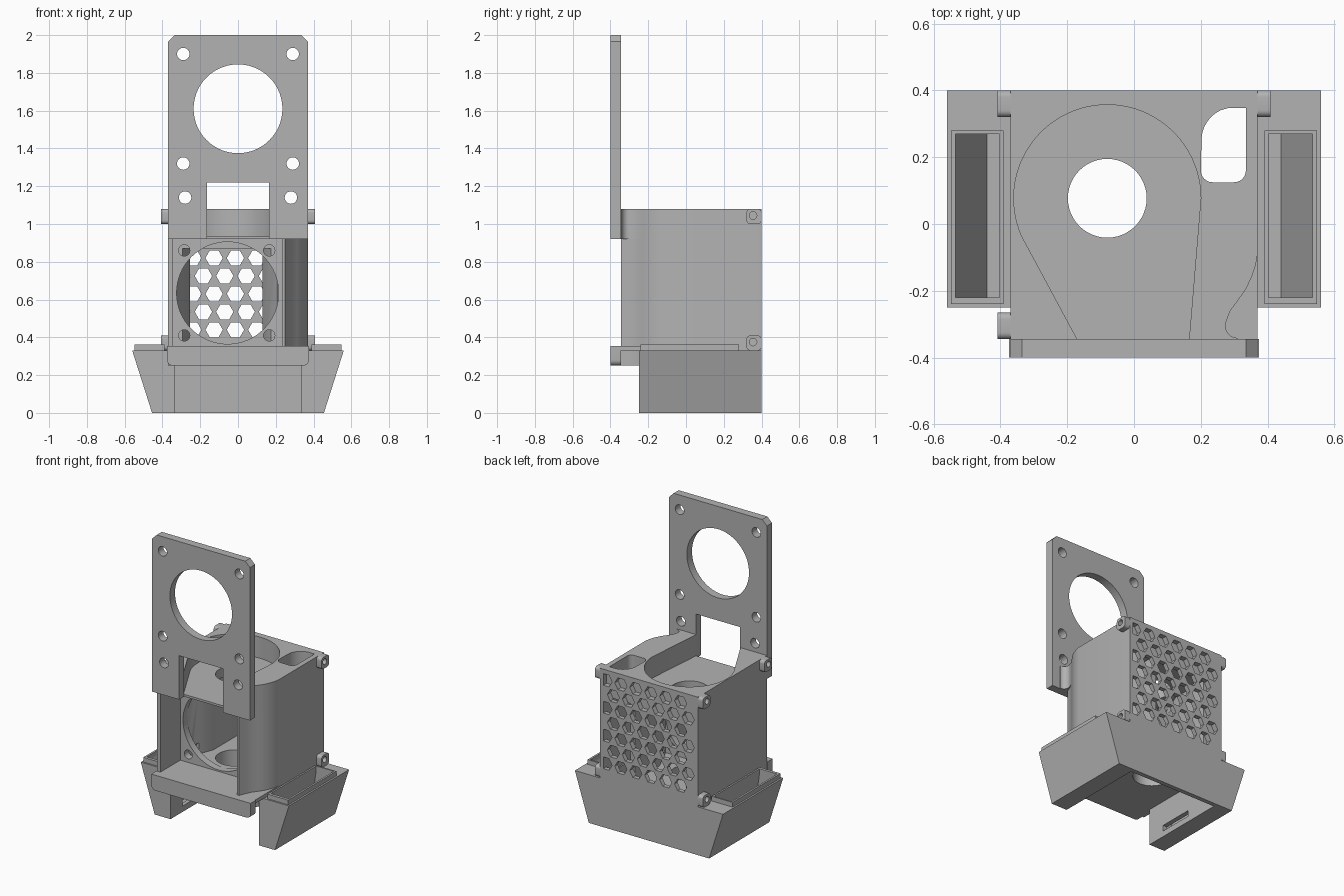
import bpy, bmesh, math

if "Cube" in bpy.data.objects:
    bpy.data.objects.remove(bpy.data.objects["Cube"], do_unlink=True)

GREY = (0.45, 0.45, 0.45, 1)
mat = bpy.data.materials.new("grey plastic")
mat.use_nodes = True
mat.diffuse_color = GREY
mat.node_tree.nodes["Principled BSDF"].inputs["Base Color"].default_value = GREY


def prisms(name, profiles, axis, a, b):
    """Extrude closed 2D profiles along an axis from a to b."""
    place = {"x": lambda p, t: (t, p[0], p[1]),
             "y": lambda p, t: (p[0], t, p[1]),
             "z": lambda p, t: (p[0], p[1], t)}[axis]
    bm = bmesh.new()
    for pts in profiles:
        low = [bm.verts.new(place(p, a)) for p in pts]
        high = [bm.verts.new(place(p, b)) for p in pts]
        bm.faces.new(low)
        bm.faces.new(high[::-1])
        for i in range(len(pts)):
            j = (i + 1) % len(pts)
            bm.faces.new((low[i], high[i], high[j], low[j]))
    bmesh.ops.recalc_face_normals(bm, faces=bm.faces)
    mesh = bpy.data.meshes.new(name)
    bm.to_mesh(mesh)
    bm.free()
    mesh.materials.append(mat)
    ob = bpy.data.objects.new(name, mesh)
    bpy.context.collection.objects.link(ob)
    return ob


def prism(name, pts, axis, a, b):
    return prisms(name, [pts], axis, a, b)


def arc(cx, cy, r, start, end, n):
    angles = [math.radians(start + (end - start) * i / n) for i in range(n + 1)]
    return [(cx + r * math.cos(t), cy + r * math.sin(t)) for t in angles]


def circle(cx, cy, r, n=32):
    return arc(cx, cy, r, 0, 360, n)[:-1]


def rect(x0, y0, x1, y1, r=0):
    if not r:
        return [(x0, y0), (x1, y0), (x1, y1), (x0, y1)]
    return (arc(x1 - r, y1 - r, r, 0, 90, 6) + arc(x0 + r, y1 - r, r, 90, 180, 6)
            + arc(x0 + r, y0 + r, r, 180, 270, 6) + arc(x1 - r, y0 + r, r, 270, 360, 6))


def activate(ob):
    bpy.ops.object.select_all(action="DESELECT")
    ob.select_set(True)
    bpy.context.view_layer.objects.active = ob


def cut(ob, profiles, axis, a, b):
    cutter = prisms("cutter", profiles, axis, a, b)
    cutter.hide_render = True
    mod = ob.modifiers.new("cut", "BOOLEAN")
    mod.operation = "DIFFERENCE"
    mod.solver = "EXACT"
    mod.object = cutter
    activate(ob)
    bpy.ops.object.modifier_apply(modifier=mod.name)
    bpy.data.objects.remove(cutter, do_unlink=True)


# Housing outline with its scooped corner
scoop = [(0.37, -0.09), (0.364, -0.125), (0.352, -0.16), (0.335, -0.195),
         (0.312, -0.228), (0.288, -0.26)]
back = [(-0.37, -0.345), (-0.37, 0.4), (0.37, 0.4)]
deck = prism("top_deck", back + scoop + arc(0.31, -0.305, 0.036, 160, 270, 10)
             + [(0.31, -0.345)], "z", 0.92, 1.08)
chamber = prism("fan_chamber", back + scoop + [(0.268, -0.3), (0.25, -0.345)],
                "z", 0.25, 0.92)
prism("corner_floor", rect(0.2, -0.345, 0.37, -0.05), "z", 0.33, 0.355)

# Blower-shaped pocket in the deck
cut(deck, [arc(-0.08, 0.077, 0.28, 0, 204, 48) + [(-0.17, -0.345), (-0.17, -0.36),
    (0.165, -0.36), (0.165, -0.345)]], "z", 0.935, 1.2)

# Fan recess, round inlet, tapering air duct and cable chamber
cut(chamber, [rect(-0.345, 0.355, 0.235, 0.95)], "y", -0.4, -0.13)
cut(chamber, [circle(-0.055, 0.635, 0.27, 64)], "y", -0.2, -0.08)
cut(chamber, [[(-0.325, -0.081), (0.21, -0.081), (0.13, 0.1), (0.13, 0.37),
    (-0.255, 0.37), (-0.255, 0.1)]], "z", 0.362, 0.87)
cut(chamber, [rect(0.165, 0.05, 0.345, 0.37)], "z", 0.35, 0.88)
cut(chamber, [circle(-0.06 + sx * 0.225, 0.635 + sz * 0.225, 0.03, 20)
              for sx in (-1, 1) for sz in (-1, 1)], "y", -0.2, 0.0)

# Vertical through holes: centre bore and cable slot
cable_slot = (arc(0.235, 0.16, 0.035, 180, 270, 6) + arc(0.3, 0.16, 0.035, 270, 360, 6)
              + [(0.335, 0.348), (0.285, 0.348)] + arc(0.302, 0.25, 0.1, 115, 180, 8))
for part in (deck, chamber):
    cut(part, [circle(-0.08, 0.077, 0.118, 48)], "z", 0.1, 1.2)
    cut(part, [cable_slot], "z", 0.1, 1.2)

# Honeycomb grille in the back wall
hexes = []
for row in range(7):
    z = 0.44 + 0.095 * row
    for col in range(-3, 5):
        x = -0.07 + 0.113 * (col - 0.5 * (row % 2 == 0))
        if -0.34 < x < 0.34:
            hexes.append([(max(-0.345, min(0.345, px)), pz)
                          for px, pz in circle(x, z, 0.046, 6)])
for part, rows in ((chamber, lambda z: z < 0.85), (deck, lambda z: z > 0.95)):
    cut(part, [h for h in hexes if rows(h[0][1])], "y", 0.365, 0.45)
# The row below the deck joint stays within the chamber
cut(chamber, [[(px, min(pz, 0.919)) for px, pz in h]
              for h in hexes if 0.85 < h[0][1] < 0.95 and abs(h[0][1] - 0.915) > 0.01],
    "y", 0.365, 0.45) if any(abs(h[0][1] - 0.915) > 0.01 and 0.85 < h[0][1] < 0.95
                             for h in hexes) else None
for part in (chamber, deck):
    cut(part, [h for h in hexes if abs(h[0][1] - 0.915) < 0.01], "y", 0.365, 0.45)

# Tall mounting plate
plate = prism("mounting_plate", [(-0.37, 0.92), (0.37, 0.92), (0.37, 1.965),
    (0.335, 2.0), (-0.335, 2.0), (-0.37, 1.965)], "y", -0.4, -0.345)
cut(plate, [circle(0, 1.61, 0.235, 72)], "y", -0.5, -0.2)
cut(plate, [rect(-0.165, 0.8, 0.165, 1.22)], "y", -0.5, -0.2)
cut(plate, [circle(s * x, z, 0.033, 24) for s in (-1, 1)
            for x, z in ((0.29, 1.9), (0.29, 1.32), (0.28, 1.14))], "y", -0.5, -0.2)

# Front sill under the fan
sill = prism("front_sill", arc(-0.345, 0.28, 0.03, 180, 270, 6)
             + arc(0.345, 0.28, 0.03, 270, 360, 6) + [(0.375, 0.355), (-0.375, 0.355)],
             "y", -0.4, -0.344)

# Flared skirt with two hollow side ducts and a back wall
skirt = prism("flared_skirt", [(-0.455, 0), (0.455, 0), (0.56, 0.33), (-0.56, 0.33)],
              "y", -0.25, 0.4)
cut(skirt, [rect(-0.335, -0.3, 0.335, 0.37)], "z", -0.1, 0.5)
parts = [deck, chamber, plate, sill, skirt]
for s, side in ((1, "left"), (-1, "right")):
    collar = prism(side + "_duct_collar",
                   rect(*sorted((s * 0.39, s * 0.548))[:1], -0.24,
                        max(s * 0.39, s * 0.548), 0.28), "z", 0.32, 0.362)
    for part in (skirt, collar):
        cut(part, [[(s * x, z) for x, z in
            ((0.402, 0.4), (0.402, 0.33), (0.36, 0.03), (0.44, 0.03),
             (0.535, 0.33), (0.535, 0.4))]], "y", -0.22, 0.27)
    # Air outlet slot
    cut(skirt, [rect(-0.12, 0.04, 0.12, 0.08)], "x", s * 0.3, s * 0.39)
    parts.append(collar)

    # Screw lugs
    spots = [("upper_back", 0.32, 1.0), ("lower_back", 0.32, 0.33)]
    if s < 0:
        spots.append(("upper_front", -0.345, 1.0))
    for label, y, z in spots:
        lug = prism(side + "_" + label + "_lug", rect(y, z, y + 0.08, z + 0.08, 0.02),
                    "x", s * 0.365, s * 0.408)
        cut(lug, [circle(y + 0.035, z + 0.045, 0.02, 20)], "x", s * 0.34, s * 0.45)
        parts.append(lug)

for part in parts:
    activate(part)
    bpy.ops.object.shade_smooth_by_angle(angle=math.radians(25))
